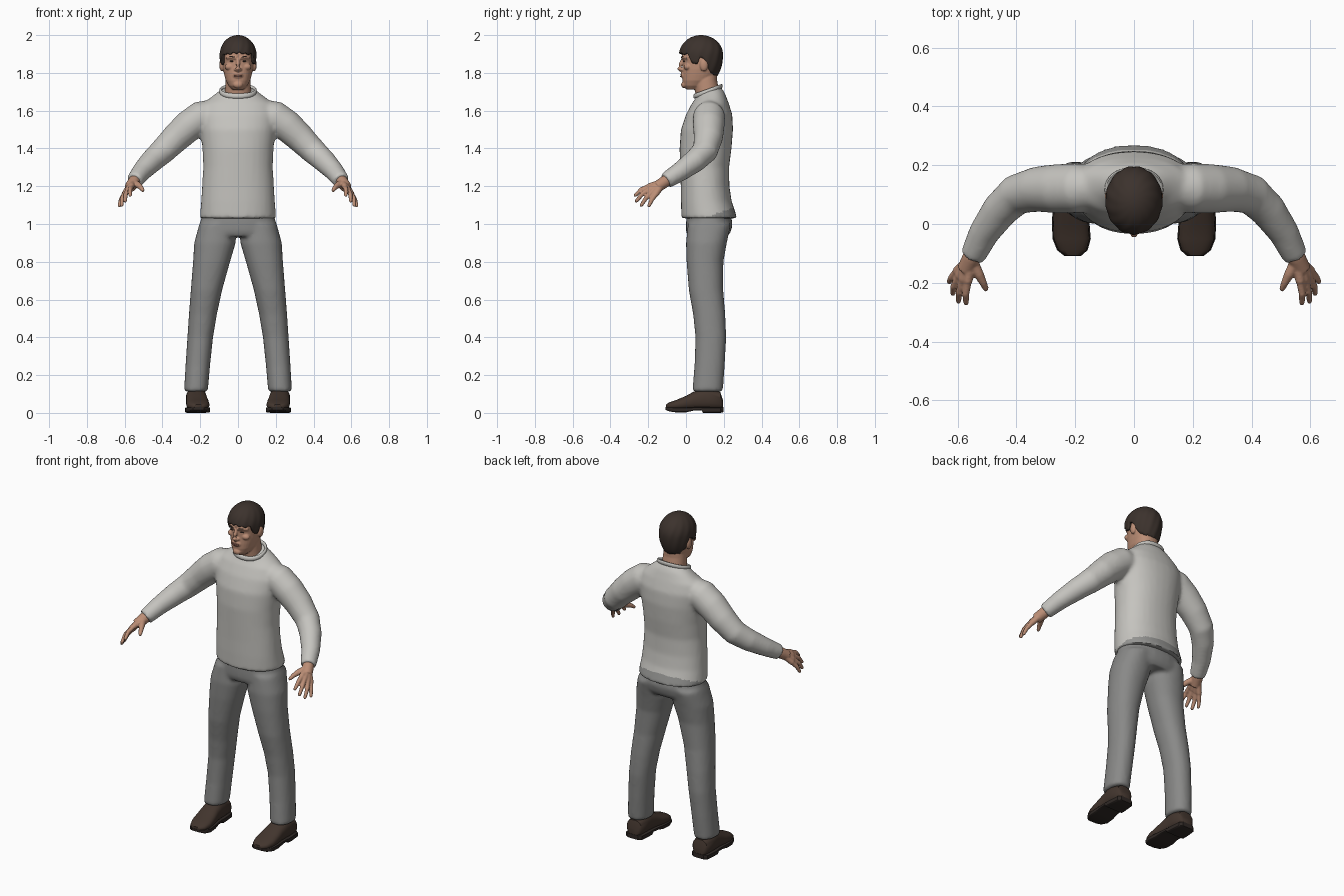
import bpy, bmesh, math
from mathutils import Vector, Matrix


def material(name, rgb):
    m = bpy.data.materials.new(name)
    m.diffuse_color = (*rgb, 1)
    return m


SKIN = material("skin", (0.50, 0.27, 0.18))
LIP = material("lip", (0.36, 0.16, 0.12))
HAIR = material("dark hair", (0.045, 0.032, 0.026))
SHIRT = material("light grey knit", (0.56, 0.55, 0.52))
HEM = material("shaded hem", (0.30, 0.30, 0.29))
TROUSER = material("mid grey cloth", (0.25, 0.25, 0.245))
SHOE = material("brown leather", (0.055, 0.036, 0.027))
SOLE = material("dark sole", (0.028, 0.021, 0.018))


# ---------- helpers ----------
def ring(c, u, v, n=2.0, count=32):
    """Superellipse of points around c with half axes u and v."""
    pts = []
    for i in range(count):
        a = math.tau * i / count
        ca, sa = math.cos(a), math.sin(a)
        pts.append(Vector(c) + Vector(u) * math.copysign(abs(ca) ** (2 / n), ca)
                   + Vector(v) * math.copysign(abs(sa) ** (2 / n), sa))
    return pts


def level(z, yf, yb, hw, cx=0, n=2.2, tilt=0):
    """Horizontal cross-section from front y to back y."""
    h = (yb - yf) / 2
    return ring((cx, (yf + yb) / 2, z), (hw, 0, 0), (0, h, h * tilt), n)


def loft(bm, rings, closed=False):
    vs = [[bm.verts.new(p) for p in r] for r in rings]
    n = len(vs[0])
    pairs = list(zip(vs, vs[1:])) + ([(vs[-1], vs[0])] if closed else [])
    for a, b in pairs:
        for i in range(n):
            bm.faces.new((a[i], a[(i + 1) % n], b[(i + 1) % n], b[i]))
    if not closed:
        bm.faces.new(vs[0][::-1])
        bm.faces.new(vs[-1])


def tube(bm, pts, s=1, count=20, round_end=False):
    """Round limb through (x, y, z, radius) points; s mirrors x."""
    p = [Vector((q[0] * s, q[1], q[2])) for q in pts]
    rad = [q[3] for q in pts]
    if round_end:
        d = (p[-1] - p[-2]).normalized()
        p += [p[-1] + d * rad[-1] * 0.7, p[-1] + d * rad[-1]]
        rad += [rad[-1] * 0.7, rad[-1] * 0.25]
    rings = []
    for i, c in enumerate(p):
        t = (p[min(i + 1, len(p) - 1)] - p[max(i - 1, 0)]).normalized()
        u = t.cross(Vector((0.1, 0.3, 1))).normalized()
        rings.append(ring(c, u * rad[i], t.cross(u) * rad[i], 2, count))
    loft(bm, rings)


def blob(bm, c, r):
    bmesh.ops.create_uvsphere(bm, u_segments=24, v_segments=16, radius=1,
                              matrix=Matrix.Translation(c) @ Matrix.Diagonal((*r, 1)))


def finish(name, bm, mats, voxel=0, smooth=0, angle=50):
    """Turn a bmesh into an object, optionally fusing overlapping volumes."""
    bmesh.ops.recalc_face_normals(bm, faces=bm.faces)
    me = bpy.data.meshes.new(name)
    bm.to_mesh(me)
    bm.free()
    ob = bpy.data.objects.new(name, me)
    bpy.context.collection.objects.link(ob)
    bpy.ops.object.select_all(action='DESELECT')
    ob.select_set(True)
    bpy.context.view_layer.objects.active = ob
    if voxel:
        m = ob.modifiers.new("fuse", 'REMESH')
        m.mode, m.voxel_size = 'VOXEL', voxel
        bpy.ops.object.modifier_apply(modifier="fuse")
        m = ob.modifiers.new("relax", 'SMOOTH')
        m.factor, m.iterations = 0.5, smooth
        bpy.ops.object.modifier_apply(modifier="relax")
    ob.data.materials.clear()
    for m in mats:
        ob.data.materials.append(m)
    bpy.ops.object.shade_smooth_by_angle(angle=math.radians(angle))
    return ob


def lerp_table(t, x):
    for (x0, y0), (x1, y1) in zip(t, t[1:]):
        if x <= x1:
            return y0 + (y1 - y0) * (x - x0) / (x1 - x0)
    return t[-1][1]


# ---------- shirt: torso and sleeves fused ----------
bm = bmesh.new()
loft(bm, [level(*r) for r in (
    (1.03, -0.024, 0.272, 0.202), (1.06, -0.025, 0.262, 0.2),
    (1.12, -0.027, 0.242, 0.195), (1.2, -0.028, 0.23, 0.19),
    (1.3, -0.031, 0.228, 0.184), (1.4, -0.034, 0.241, 0.188),
    (1.5, -0.027, 0.249, 0.2), (1.58, 0.0, 0.245, 0.207),
    (1.64, 0.032, 0.226, 0.185))] + [
    level(1.68, 0.05, 0.205, 0.13, tilt=0.2), level(1.71, 0.06, 0.18, 0.088, tilt=0.35)])
for s in (1, -1):
    tube(bm, [(0.10, 0.125, 1.605, 0.06), (0.19, 0.122, 1.57, 0.085), (0.26, 0.12, 1.52, 0.084),
              (0.33, 0.118, 1.455, 0.077), (0.40, 0.10, 1.385, 0.069), (0.455, 0.048, 1.335, 0.062),
              (0.51, -0.03, 1.278, 0.052), (0.548, -0.108, 1.228, 0.044)], s, 28)
shirt = finish("shirt", bm, [SHIRT, HEM], 0.011, 6)
for f in shirt.data.polygons:  # darker band along the back hem
    if f.center.z < 1.035 + 0.33 * (f.center.y - 0.1) and f.center.y > 0.1:
        f.material_index = 1

# collar band
bm = bmesh.new()
loop = []
for p, q in zip(level(1.703, 0.046, 0.186, 0.092, tilt=0.36), level(1.703, 0.04, 0.192, 0.1, tilt=0.36)):
    d = (q - p).normalized()
    loop.append(ring(p, d * 0.008, (0, 0, 0.013), 2, 10))
loft(bm, loop, True)
finish("collar", bm, [SHIRT])

# ---------- trousers: hips and legs fused ----------
bm = bmesh.new()
loft(bm, [level(*r) for r in ((1.07, 0.005, 0.232, 0.185), (1.0, 0.0, 0.247, 0.203),
                              (0.96, 0.0, 0.238, 0.212), (0.935, 0.01, 0.222, 0.21))])
for s in (1, -1):
    loft(bm, [level(z, yf, yb, hw, cx * s) for z, yf, yb, hw, cx in (
        (1.0, 0.01, 0.238, 0.095, 0.11), (0.9, 0.0, 0.216, 0.11, 0.122),
        (0.8, 0.003, 0.198, 0.098, 0.14), (0.65, 0.015, 0.197, 0.083, 0.167),
        (0.52, 0.038, 0.208, 0.074, 0.186), (0.4, 0.05, 0.213, 0.068, 0.2),
        (0.25, 0.045, 0.205, 0.065, 0.213), (0.112, 0.033, 0.195, 0.063, 0.223))])
finish("trousers", bm, [TROUSER], 0.011, 5)

# ---------- shoes ----------
for s, side in ((1, "left"), (-1, "right")):
    bm, bs = bmesh.new(), bmesh.new()
    upper, sole = [], []
    for y, zb, zt, hw, lift in (
            (0.196, 0.02, 0.065, 0.032, 0.004), (0.182, 0.015, 0.11, 0.049, 0),
            (0.12, 0.015, 0.13, 0.055, 0), (0.09, 0.015, 0.13, 0.055, 0),
            (0.08, 0.015, 0.128, 0.055, 0.014), (0.04, 0.015, 0.112, 0.056, 0.012),
            (0.0, 0.015, 0.09, 0.06, 0.003), (-0.05, 0.015, 0.069, 0.061, 0.002),
            (-0.088, 0.017, 0.056, 0.048, 0.008), (-0.107, 0.022, 0.044, 0.025, 0.016)):
        cx = s * (0.221 - 0.012 * max(0, 0.1 - y) / 0.2)
        upper.append(ring((cx, y, (zb + zt) / 2), (hw, 0, 0), (0, 0, (zt - zb) / 2), 2.5, 24))
        sole.append(ring((cx, y * 1.01, (lift + 0.03) / 2), (hw + 0.004, 0, 0),
                         (0, 0, (0.03 - lift) / 2), 8, 24))
    loft(bm, upper)
    loft(bs, sole)
    finish(side + "_shoe", bm, [SHOE])
    finish(side + "_sole", bs, [SOLE], angle=35)

# ---------- hands: palm and fingers fused ----------
FINGERS = (((0.565, -0.195, 1.2), (0.572, -0.238, 1.182), (0.571, -0.268, 1.152)),
           ((0.581, -0.19, 1.187), (0.595, -0.233, 1.157), (0.597, -0.262, 1.122)),
           ((0.594, -0.177, 1.172), (0.613, -0.212, 1.137), (0.616, -0.236, 1.1)),
           ((0.602, -0.16, 1.158), (0.62, -0.182, 1.127), (0.628, -0.196, 1.097)))
for s, side in ((1, "left"), (-1, "right")):
    bm = bmesh.new()
    tube(bm, [(0.53, -0.07, 1.252, 0.03), (0.552, -0.115, 1.222, 0.032),
              (0.572, -0.155, 1.195, 0.03)], s)
    for k, m, t in FINGERS:
        tube(bm, [(0.555, -0.12, 1.22, 0.02), (*k, 0.016)], s, 14, True)
        tube(bm, [(*k, 0.0135), (*m, 0.012), (*t, 0.0095)], s, 14, True)
    tube(bm, [(0.553, -0.125, 1.218, 0.022), (0.527, -0.172, 1.205, 0.017),
              (0.513, -0.2, 1.192, 0.013), (0.504, -0.22, 1.178, 0.01)], s, 14, True)
    finish(side + "_hand", bm, [SKIN], 0.0045, 3)

# ---------- head: skull, neck and features fused ----------
bm = bmesh.new()
loft(bm, [level(*r) for r in (
    (1.712, 0.002, 0.07, 0.03), (1.732, -0.014, 0.11, 0.05), (1.76, -0.019, 0.145, 0.065),
    (1.79, -0.019, 0.165, 0.073), (1.82, -0.017, 0.18, 0.079), (1.86, -0.016, 0.188, 0.082),
    (1.90, -0.023, 0.188, 0.084), (1.94, -0.01, 0.18, 0.08), (1.97, 0.02, 0.16, 0.055))])
loft(bm, [level(1.64, 0.06, 0.19, 0.08), level(1.7, 0.048, 0.176, 0.069),
          level(1.76, 0.04, 0.165, 0.066), level(1.82, 0.04, 0.165, 0.06)])
tube(bm, [(0, -0.016, 1.872, 0.009), (0, -0.03, 1.842, 0.011), (0, -0.036, 1.826, 0.013),
          (0, -0.02, 1.812, 0.012)])
blob(bm, (0, -0.01, 1.737), (0.026, 0.016, 0.018))
blob(bm, (0, -0.014, 1.787), (0.028, 0.014, 0.018))
for s in (1, -1):
    tube(bm, [(0.008, -0.018, 1.879, 0.009), (0.035, -0.011, 1.884, 0.01),
              (0.06, 0.01, 1.88, 0.009)], s)
    blob(bm, (s * 0.012, -0.022, 1.818), (0.009, 0.011, 0.008))
    blob(bm, (s * 0.045, 0.008, 1.832), (0.026, 0.02, 0.018))
    blob(bm, (s * 0.085, 0.095, 1.842), (0.014, 0.022, 0.034))
finish("head", bm, [SKIN], 0.004, 3)

# lips, eyes and eyebrows
bm = bmesh.new()
blob(bm, (0, -0.025, 1.789), (0.023, 0.006, 0.0035))
blob(bm, (0, -0.025, 1.781), (0.019, 0.006, 0.004))
finish("lips", bm, [LIP])
bm = bmesh.new()
for s in (1, -1):
    blob(bm, (s * 0.033, -0.01, 1.862), (0.013, 0.005, 0.0035))
    tube(bm, [(0.015, -0.025, 1.882, 0.002), (0.036, -0.02, 1.887, 0.003),
              (0.058, 0.002, 1.884, 0.002)], s, 10)
finish("eyes_and_brows", bm, [HAIR])

# ---------- hair cap with a shaped lower edge ----------
EDGE = ((0, 1.908), (0.6, 1.9), (0.95, 1.9), (1.15, 1.845), (1.4, 1.85), (1.5, 1.878),
        (1.75, 1.875), (1.95, 1.82), (2.3, 1.79), (3.15, 1.778))
bm = bmesh.new()
N, M, ZC = 96, 20, 1.895
rows = []
for j in range(1, M + 1):
    row = []
    for i in range(N):
        a = math.tau * i / N
        zb = lerp_table(EDGE, abs(math.remainder(a, math.tau))) + 0.004 * math.sin(17 * a)
        t = j / M * math.acos((zb - ZC) / (0.105 if zb > ZC else 0.165))
        k = 1 + 0.012 * math.sin(13 * a + 5 * t) * math.sin(t)
        rz = 0.105 if math.cos(t) > 0 else 0.165
        row.append(bm.verts.new((0.097 * k * math.sin(t) * math.sin(a),
                                 0.08 - 0.116 * k * math.sin(t) * math.cos(a),
                                 ZC + rz * math.cos(t))))
    rows.append(row)
top = bm.verts.new((0, 0.08, ZC + 0.105))
for i in range(N):
    n = (i + 1) % N
    bm.faces.new((top, rows[0][i], rows[0][n]))
    for a, b in zip(rows, rows[1:]):
        bm.faces.new((a[i], b[i], b[n], a[n]))
hair = finish("hair", bm, [HAIR])
mod = hair.modifiers.new("thickness", 'SOLIDIFY')
mod.thickness, mod.offset = 0.014, -1
